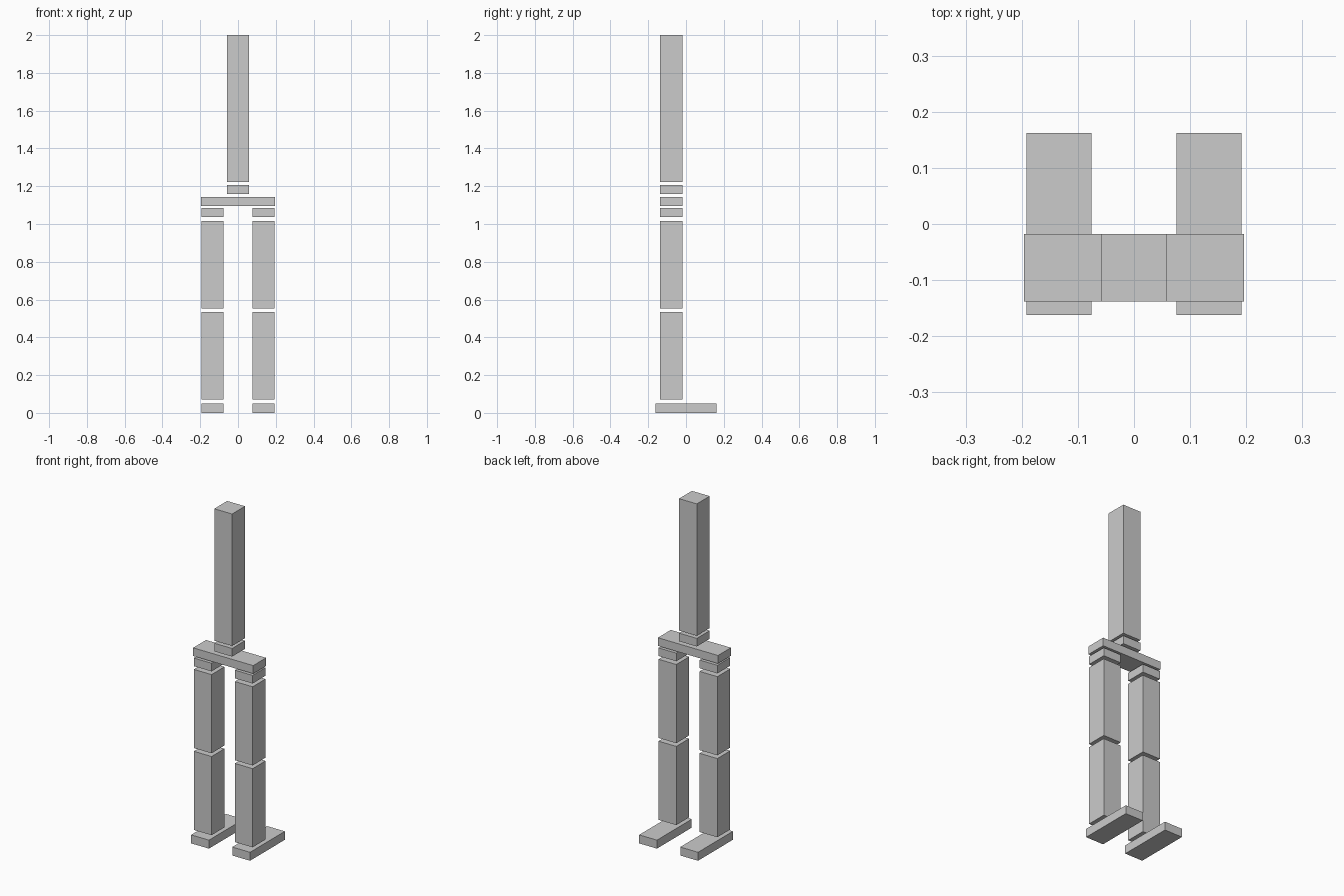
import bpy

if "Cube" in bpy.data.objects:
    bpy.data.objects.remove(bpy.data.objects["Cube"])


def block(name, x, y, z):
    """Box spanning the given (min, max) ranges."""
    spans = (x, y, z)
    bpy.ops.mesh.primitive_cube_add(size=1, location=[(a + b) / 2 for a, b in spans])
    ob = bpy.context.object
    ob.name = name
    ob.scale = [b - a for a, b in spans]
    bpy.ops.object.transform_apply(location=False, rotation=False, scale=True)
    return ob


BODY_Y = (-0.138, -0.018)
FOOT_Y = (-0.162, 0.162)

# Trunk blocks on the centre line
block("torso", (-0.058, 0.058), BODY_Y, (1.222, 2.0))
block("waist", (-0.058, 0.058), BODY_Y, (1.159, 1.207))
block("pelvis", (-0.196, 0.196), BODY_Y, (1.095, 1.143))

# Leg blocks, stacked with small joint gaps, on both sides
LEG = [
    ("hip", BODY_Y, (1.036, 1.084)),
    ("thigh", BODY_Y, (0.553, 1.017)),
    ("shin", BODY_Y, (0.070, 0.534)),
    ("foot", FOOT_Y, (0.0, 0.050)),
]
for side, cx in (("left", -0.134), ("right", 0.134)):
    for part, y, z in LEG:
        block(f"{side}_{part}", (cx - 0.058, cx + 0.058), y, z)
